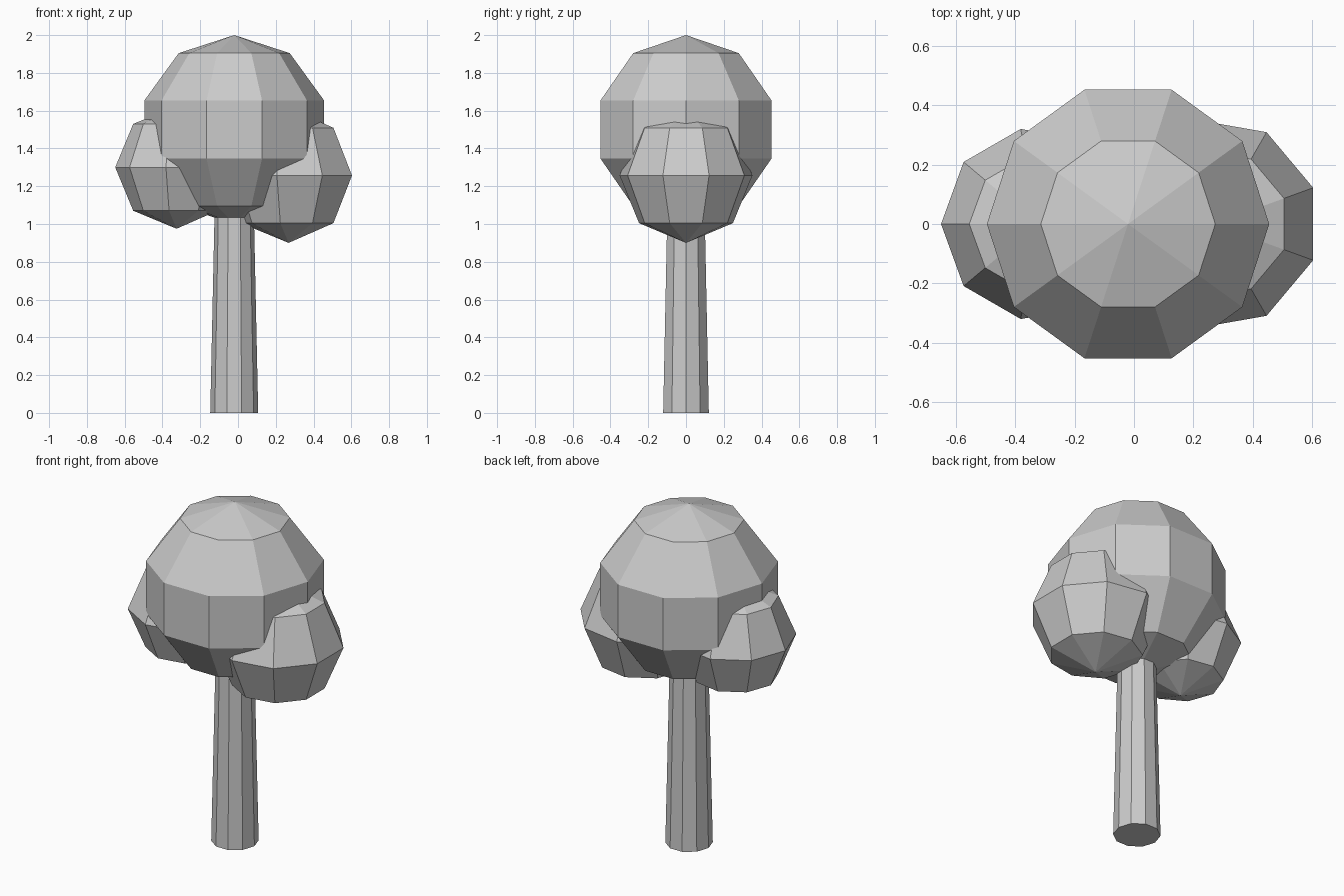
import bpy

if "Cube" in bpy.data.objects:
    bpy.data.objects.remove(bpy.data.objects["Cube"])

CX = -0.02  # shared axis of trunk and main crown


def ball(name, x, z, radius, sides, rings):
    """Low-poly foliage ball centred on y = 0."""
    bpy.ops.mesh.primitive_uv_sphere_add(
        segments=sides, ring_count=rings, radius=radius, location=(x, 0, z))
    bpy.context.object.name = name
    # one vertex of each ring points along +x
    me = bpy.context.object.data
    ring = [v.co for v in me.vertices if v.co.xy.length > 0.01]
    tip = max(ring, key=lambda c: c.xy.length + c.x * 0.001)
    if abs(tip.y) > 0.001:
        bpy.context.object.rotation_euler.z = -tip.xy.angle_signed((1, 0)) * -1


# Tapered ten-sided trunk, running up into the crown; vertex turned onto the x axis
bpy.ops.mesh.primitive_cone_add(
    vertices=10, radius1=0.127, radius2=0.101, depth=1.2,
    location=(CX, 0, 0.6), rotation=(0, 0, 1.5707963))
bpy.context.object.name = "trunk"

# Foliage: large crown with a smaller ball at each side
ball("main_crown", CX, 1.5, 0.5, 10, 5)
ball("right_foliage", 0.268, 1.257, 0.357, 9, 4)
ball("left_foliage", -0.325, 1.30, 0.325, 9, 4)
